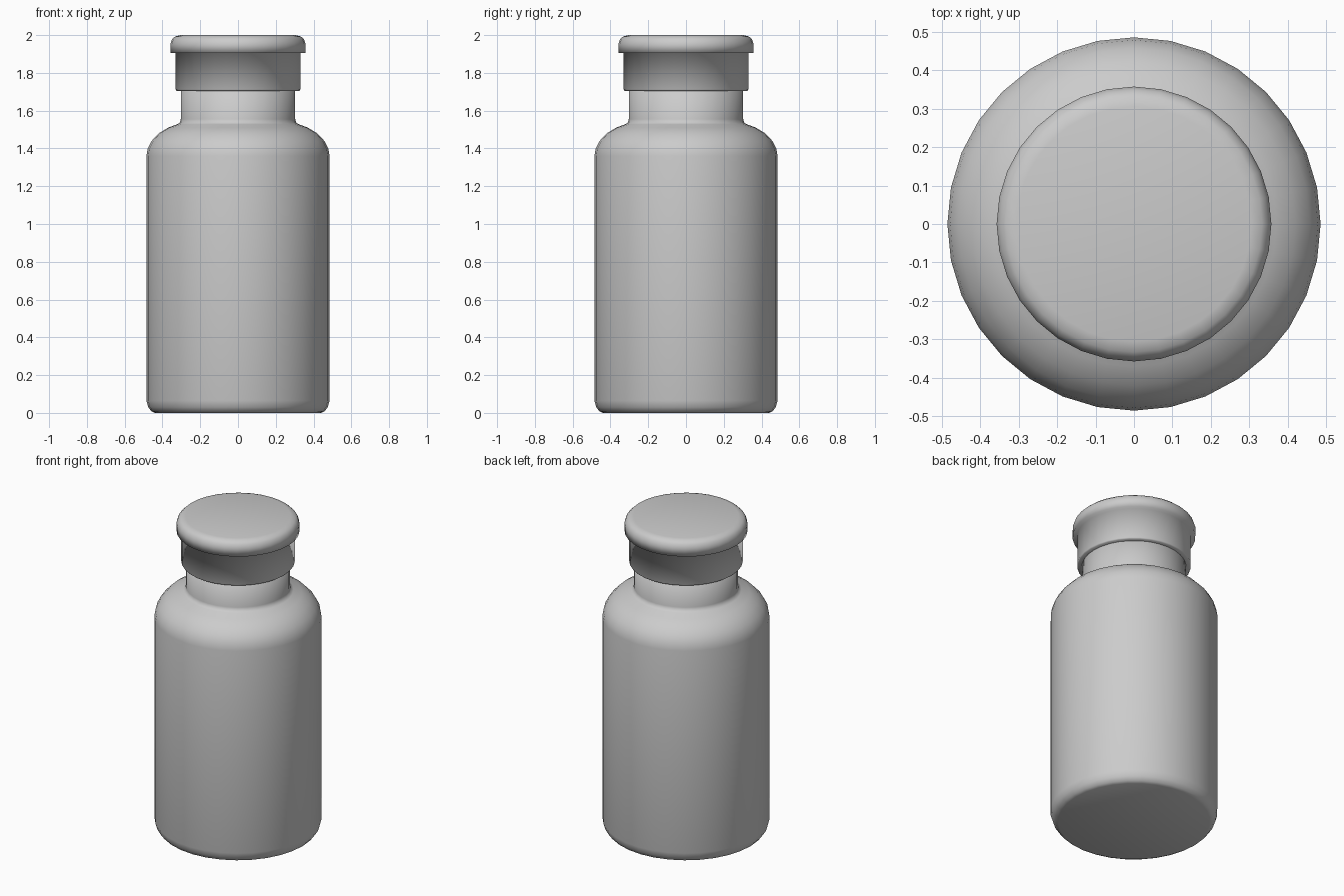
import bpy
import bmesh
from math import cos, sin, tau

SIDES = 32

default = bpy.data.objects.get("Cube")
if default:
    bpy.data.objects.remove(default, do_unlink=True)

# Single grey finish shared by the bottle and stopper
grey = bpy.data.materials.new("plain_grey")
grey.use_nodes = True
colour = (0.6, 0.6, 0.6, 1)
grey.diffuse_color = colour
grey.node_tree.nodes["Principled BSDF"].inputs["Base Color"].default_value = colour


def lathe(name, profile):
    """Turn (radius, height) points around z, capping both ends."""
    bm = bmesh.new()
    rings = []
    for radius, height in profile:
        rings.append([bm.verts.new((radius * cos(tau * i / SIDES),
                                    radius * sin(tau * i / SIDES), height))
                      for i in range(SIDES)])
    for low, high in zip(rings, rings[1:]):
        for i in range(SIDES):
            j = (i + 1) % SIDES
            bm.faces.new((low[i], low[j], high[j], high[i]))
    bm.faces.new(rings[0][::-1])
    bm.faces.new(rings[-1])
    for face in bm.faces:
        face.smooth = True
    mesh = bpy.data.meshes.new(name)
    bm.to_mesh(mesh)
    bm.free()
    mesh.materials.append(grey)
    obj = bpy.data.objects.new(name, mesh)
    bpy.context.collection.objects.link(obj)
    return obj


# Bottle: rounded base, straight body, rounded shoulder and neck
lathe("bottle", [
    (0.44, 0), (0.458, 0.008), (0.475, 0.03), (0.485, 0.065),
    (0.485, 1.36), (0.478, 1.4), (0.457, 1.44), (0.42, 1.48),
    (0.37, 1.51), (0.322, 1.528), (0.308, 1.537), (0.303, 1.555),
    (0.303, 1.8),
])

# Stopper: skirt around the neck, overhanging rim and rounded top
lathe("stopper", [
    (0.29, 1.705), (0.325, 1.705), (0.33, 1.712), (0.33, 1.905),
    (0.357, 1.905), (0.357, 1.955), (0.349, 1.978), (0.333, 1.993),
    (0.305, 2.0),
])
